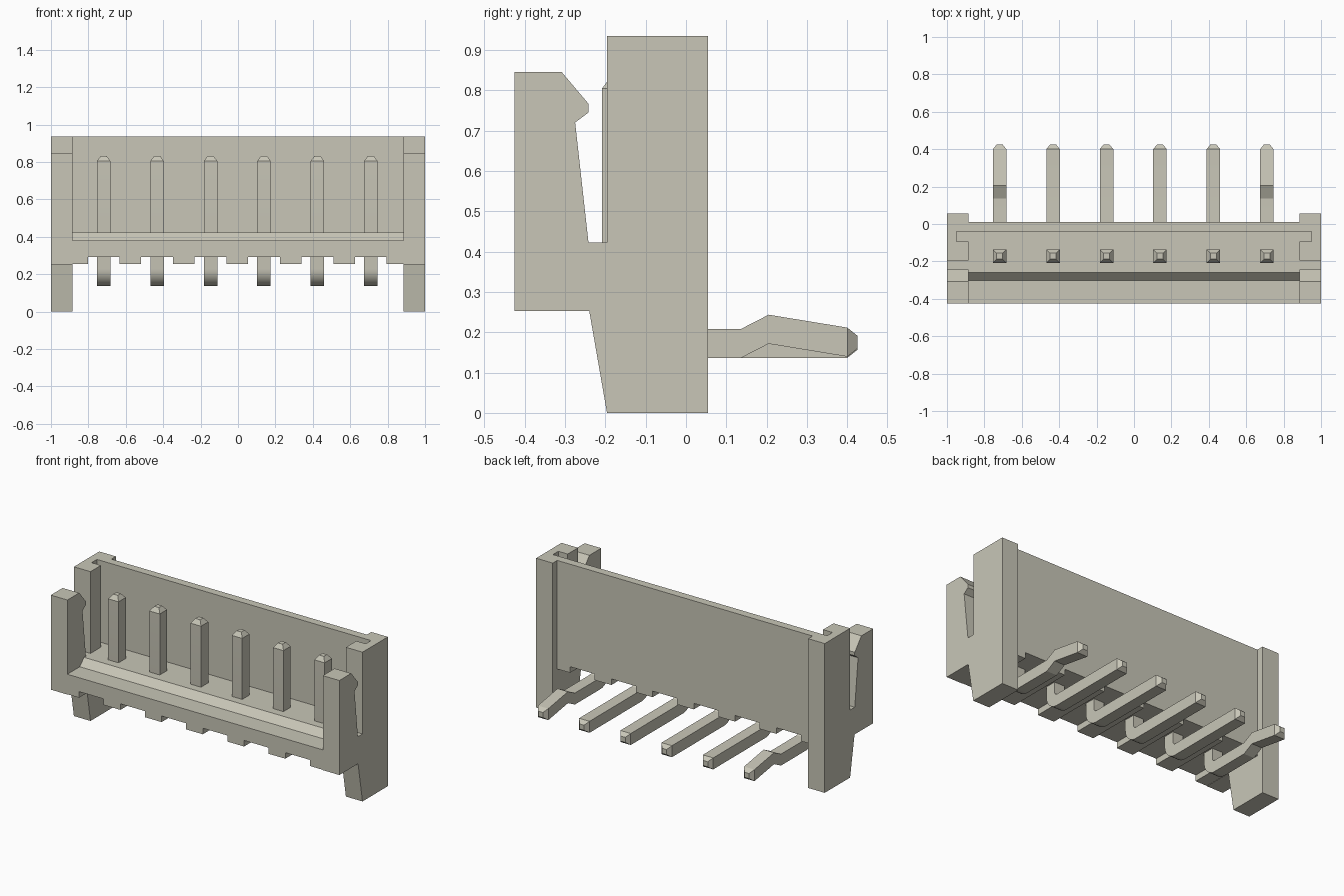
import bpy, bmesh, math

cube = bpy.data.objects.get("Cube")
if cube:
    bpy.data.objects.remove(cube, do_unlink=True)

mat = bpy.data.materials.new("warm grey plastic")
mat.use_nodes = True
COLOUR = (0.58, 0.565, 0.475, 1)
mat.diffuse_color = COLOUR
mat.node_tree.nodes["Principled BSDF"].inputs["Base Color"].default_value = COLOUR


def finish(name, bm):
    bmesh.ops.recalc_face_normals(bm, faces=bm.faces[:])
    mesh = bpy.data.meshes.new(name)
    bm.to_mesh(mesh)
    bm.free()
    mesh.materials.append(mat)
    ob = bpy.data.objects.new(name, mesh)
    bpy.context.scene.collection.objects.link(ob)
    return ob


def extrude_x(name, profile, x0, x1):
    """Extrude a closed (y, z) outline along x."""
    bm = bmesh.new()
    face = bm.faces.new([bm.verts.new((x0, y, z)) for y, z in profile])
    ext = bmesh.ops.extrude_face_region(bm, geom=[face])["geom"]
    bmesh.ops.translate(bm, vec=(x1 - x0, 0, 0),
                        verts=[v for v in ext if isinstance(v, bmesh.types.BMVert)])
    return finish(name, bm)


def boxes(name, spans):
    """One mesh holding several separate boxes: (x0, x1, y0, y1, z0, z1)."""
    bm = bmesh.new()
    for x0, x1, y0, y1, z0, z1 in spans:
        vs = bmesh.ops.create_cube(bm, size=1)["verts"]
        bmesh.ops.scale(bm, vec=(x1 - x0, y1 - y0, z1 - z0), verts=vs)
        bmesh.ops.translate(bm, vec=((x0 + x1) / 2, (y0 + y1) / 2, (z0 + z1) / 2), verts=vs)
    return finish(name, bm)


def cut(ob, cutter):
    """Subtract the cutter, apply, and discard it."""
    mod = ob.modifiers.new("cut", 'BOOLEAN')
    mod.operation, mod.solver, mod.object = 'DIFFERENCE', 'EXACT', cutter
    bpy.context.view_layer.update()
    deps = bpy.context.evaluated_depsgraph_get()
    mesh = bpy.data.meshes.new_from_object(ob.evaluated_get(deps))
    ob.modifiers.clear()
    ob.data = mesh
    bpy.data.objects.remove(cutter, do_unlink=True)


INNER, FLOOR, TOP = 0.885, 0.423, 0.935
PIN_X = [-0.004 + 0.2857 * (i - 2.5) for i in range(6)]

# Body: back wall, floor, bevelled step and front ledge in one section
body = extrude_x("housing_body", [
    (-0.425, 0.255), (-0.425, 0.38), (-0.302, 0.38), (-0.26, FLOOR), (-0.04, FLOOR),
    (-0.04, TOP), (0.011, TOP), (0.011, 0.255)], -INNER, INNER)

# Underside notches, one per pin
cut(body, boxes("notch_cutter", [(x - 0.085, x + 0.085, -0.6, 0.2, 0.1, 0.293) for x in PIN_X]))

# End walls with latch post, leg and inner guide groove
END = [(-0.425, 0.253), (-0.425, 0.845), (-0.308, 0.845), (-0.242, 0.767), (-0.242, 0.745),
       (-0.275, 0.72), (-0.242, FLOOR), (-0.196, FLOOR), (-0.196, TOP), (0.055, TOP),
       (0.055, 0), (-0.196, 0), (-0.24, 0.253)]
for side, s in (("left", 1), ("right", -1)):
    wall = extrude_x(side + "_end_wall", END, s * INNER, s)
    xs = sorted((s * 0.8, s * 0.95))
    cut(wall, boxes("groove_cutter", [(*xs, -0.093, -0.04, FLOOR, 1.2)]))

# Pins: square section swept down, round a bend and out to the back
H, PY, PZ, R = 0.036, -0.172, 0.1725, 0.055


def pin(name, x, kinked):
    # stations: y, z, direction angle (0 = down, 90 = back), half size
    path = [(PY, 0.832, 0, 0.016), (PY, 0.805, 0, H)]
    for i in range(9):
        a = math.radians(90 * i / 8)
        path.append((PY + R - R * math.cos(a), PZ + R - R * math.sin(a), a, H))
    q = math.pi / 2
    end_z = PZ
    if kinked:
        path += [(0.137, PZ, q, H), (0.205, PZ + 0.035, q, H)]
        end_z = PZ + 0.003
    path += [(0.40, end_z, q, H), (0.425, end_z, q, 0.016)]
    bm = bmesh.new()
    rings = []
    for y, z, a, h in path:
        ny, nz = math.cos(a) * h, math.sin(a) * h
        rings.append([bm.verts.new((x + sx * h, y + sn * ny, z + sn * nz))
                      for sx, sn in ((-1, -1), (1, -1), (1, 1), (-1, 1))])
    for r0, r1 in zip(rings, rings[1:]):
        for k in range(4):
            bm.faces.new((r0[k], r0[(k + 1) % 4], r1[(k + 1) % 4], r1[k]))
    bm.faces.new(rings[0])
    bm.faces.new(rings[-1])
    return finish(name, bm)


pins = [pin(f"pin_{i + 1}", x, i in (0, 5)) for i, x in enumerate(PIN_X)]

# Smooth the bends, keep the other edges sharp
bpy.ops.object.select_all(action='DESELECT')
for ob in pins:
    ob.select_set(True)
bpy.context.view_layer.objects.active = pins[0]
bpy.ops.object.shade_smooth_by_angle(angle=math.radians(20))
